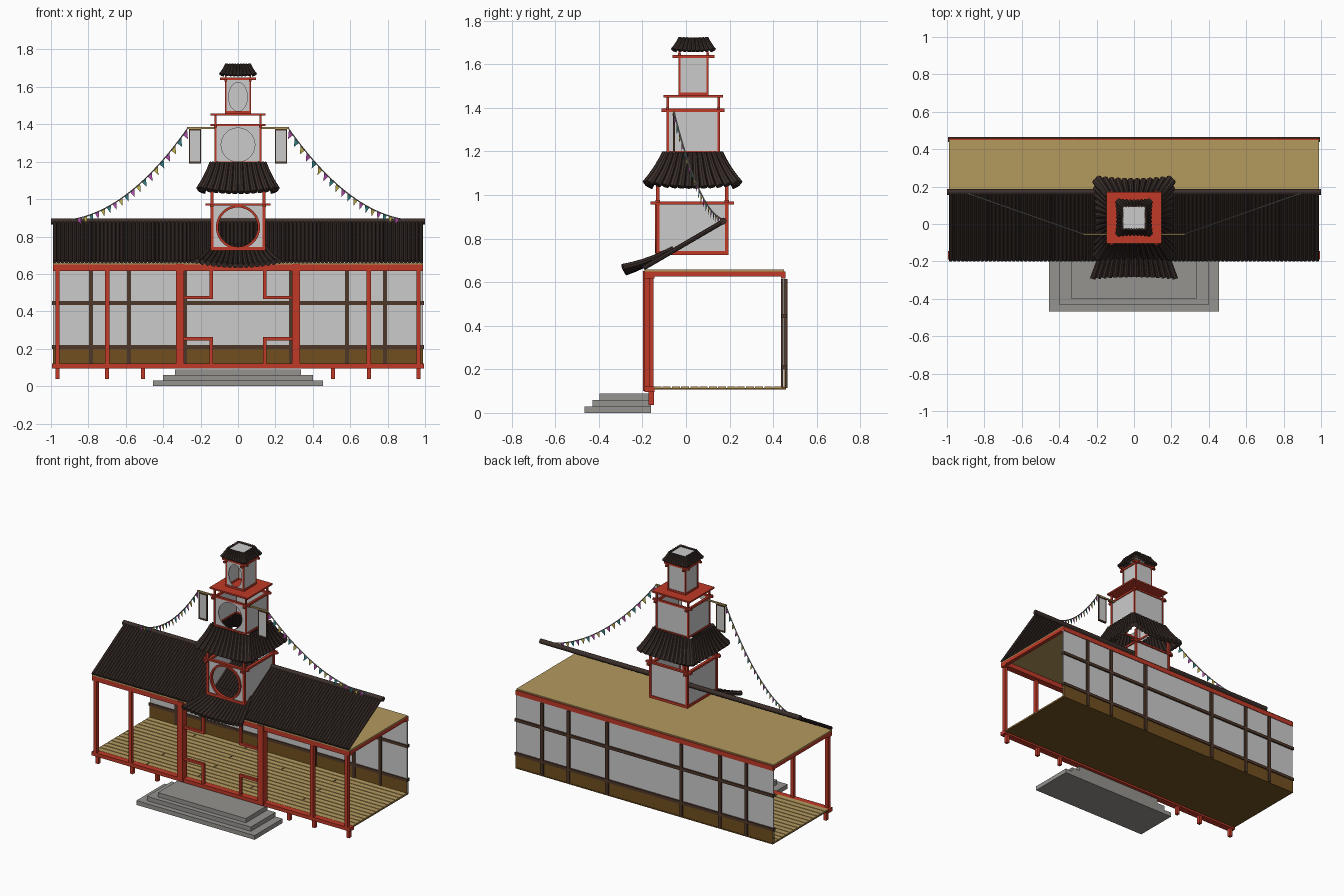
import bpy, bmesh, math
from mathutils import Vector

if "Cube" in bpy.data.objects:
    bpy.data.objects.remove(bpy.data.objects["Cube"])


def material(name, rgb):
    m = bpy.data.materials.new(name)
    m.diffuse_color = [(c / 255) ** 2.2 for c in rgb] + [1]
    m.use_nodes = True
    m.node_tree.nodes["Principled BSDF"].inputs["Base Color"].default_value = m.diffuse_color
    return m


RED = material("red_paint", (190, 60, 44))
TILE = material("dark_tile", (62, 51, 47))
TAN = material("light_wood", (178, 152, 94))
BROWN = material("brown_wood", (112, 80, 36))
TIMBER = material("dark_timber", (80, 58, 46))
STONE = material("stone", (148, 146, 142))
FLAGS = [material("flag_" + n, c) for n, c in (
    ("pink", (180, 80, 175)), ("teal", (55, 130, 135)), ("yellow", (195, 180, 80)))]


def finish(name, bm, mat=None):
    bmesh.ops.recalc_face_normals(bm, faces=bm.faces)
    me = bpy.data.meshes.new(name)
    bm.to_mesh(me)
    bm.free()
    if mat:
        me.materials.append(mat)
    ob = bpy.data.objects.new(name, me)
    bpy.context.collection.objects.link(ob)
    return ob


def boxes(name, items, mat=None, mirror=False):
    """One object from (x0, x1, y0, y1, z0, z1) boxes, optionally mirrored in x."""
    bm = bmesh.new()
    items = list(items)
    if mirror:
        items += [(-b[1], -b[0]) + tuple(b[2:]) for b in items]
    for x0, x1, y0, y1, z0, z1 in items:
        vs = bmesh.ops.create_cube(bm, size=1)["verts"]
        for v in vs:
            v.co = ((x0 + x1) / 2 + v.co.x * (x1 - x0), (y0 + y1) / 2 + v.co.y * (y1 - y0),
                    (z0 + z1) / 2 + v.co.z * (z1 - z0))
    return finish(name, bm, mat)


def tube(bm, pts, sides, radii, sideways=None, sections=8):
    rings = []
    for i, p in enumerate(pts):
        t = (pts[min(i + 1, len(pts) - 1)] - pts[max(i - 1, 0)]).normalized()
        s = (sides[i] - t * sides[i].dot(t)).normalized()
        up = s.cross(t)
        rings.append([bm.verts.new(p + radii[i] * (s * math.cos(a) + up * math.sin(a)))
                      for a in (2 * math.pi * k / sections for k in range(sections))])
    for a, b in zip(rings, rings[1:]):
        for k in range(sections):
            bm.faces.new((a[k], a[k - 1], b[k - 1], b[k]))
    bm.faces.new(rings[0])
    bm.faces.new(rings[-1])


def tiles(name, surfaces, n, steps):
    """Rows of round tiles over surfaces f(u, v), u in -1..1 across, v in 0..1 down."""
    bm = bmesh.new()
    for f in surfaces:
        vs = [j / steps for j in range(steps + 1)]
        for i in range(n):
            u0, u1 = 2 * i / n - 1, 2 * (i + 1) / n - 1
            a, b = [f(u0, v) for v in vs], [f(u1, v) for v in vs]
            diff = [q - p for p, q in zip(a, b)]
            tube(bm, [f((u0 + u1) / 2, v) for v in vs], diff, [d.length * .52 for d in diff])
            for j in range(steps):
                bm.faces.new([bm.verts.new(p) for p in (a[j], b[j], b[j + 1], a[j + 1])])
    return finish(name, bm, TILE)


def holed_panel(name, y, x, z, hw, hh, rx, rz, depth, mat=None, round_outer=False, n=48):
    """Upright panel with an elliptical hole, or a ring when round_outer is set."""
    bm = bmesh.new()
    loops = []
    for yy in (y, y + depth):
        outer, inner = [], []
        for k in range(n):
            c, s = math.cos(2 * math.pi * k / n), math.sin(2 * math.pi * k / n)
            m = 1 if round_outer else max(abs(c), abs(s))
            outer.append(bm.verts.new((x + hw * c / m, yy, z + hh * s / m)))
            inner.append(bm.verts.new((x + rx * c, yy, z + rz * s)))
        loops += [outer, inner]
    fo, fi, bo, bi = loops
    for p, q in ((fo, fi), (bo, bi), (fo, bo), (fi, bi)):
        for k in range(n):
            bm.faces.new((p[k - 1], p[k], q[k], q[k - 1]))
    return finish(name, bm, mat)


# stone steps
boxes("front_steps", [(-.455, .455, -.467, -.16, 0, .03), (-.4, .4, -.43, -.16, .03, .06),
                      (-.338, .338, -.397, -.16, .06, .09)], STONE)

# floor with staggered boards
boxes("floor_base", [(-.99, .99, -.18, .46, .108, .115)], BROWN)
boards = []
for r in range(14):
    y, cut = -.15 + r * .0425, -.6 + .37 * (r % 4)
    boards += [(-.99, cut - .003, y, y + .037, .115, .121), (cut + .003, .99, y, y + .037, .115, .121)]
boxes("floor_boards", boards, TAN)
boxes("ceiling", [(-.99, .99, -.19, .45, .65, .658)], TAN)

# back wall
boxes("back_wall", [(-.99, .99, .445, .453, .12, .62)])
boxes("back_wainscot", [(-.99, .99, .442, .457, .115, .2)], BROWN)
boxes("wall_rails", [(-.995, .995, .438, .464, z - .01, z + .01) for z in (.21, .445)], TIMBER)
boxes("wall_posts", [(x - .011, x + .011, .437, .465, .115, .615) for x in (.285, .582, .785)], TIMBER, True)

# red front frame
boxes("frame_beams", [(-.995, .995, -.19, -.145, .095, .12), (-.99, .99, -.19, -.145, .617, .65),
                      (-.99, .99, .435, .457, .617, .65)], RED)
boxes("end_beams", [(.965, .99, -.17, .45, .625, .65)], RED, True)
boxes("front_posts", [(.954, .977, -.19, -.165, .1, .64), (.687, .71, -.19, -.165, .1, .64),
                      (.288, .332, -.197, -.15, .1, .652)], RED, True)
boxes("front_feet", [(x - .011, x + .011, -.172, -.148, .037, .1) for x in (.965, .7, .508)], RED, True)
boxes("door_brackets", [(.135, .152, -.182, -.165, .465, .62), (.135, .29, -.182, -.165, .465, .482),
                        (.135, .152, -.182, -.165, .115, .262), (.135, .29, -.182, -.165, .245, .262)], RED, True)

# main sloped roof with ridge
tiles("main_roof", [lambda u, v: Vector((.99 * u, .165 - .36 * v, .875 - .21 * v))], 94, 1)
bm = bmesh.new()
tube(bm, [Vector((-1, .17, .88)), Vector((1, .17, .88))], [Vector((0, 1, 0))] * 2, [.016] * 2, sections=12)
finish("main_ridge", bm, TILE)

# small entrance roof
tiles("entrance_roof", [lambda u, v: Vector((
    u * (.15 + .085 * v), -.06 - .22 * v - .012 * u * u * v,
    .755 - .15 * v + .04 * v * v + .027 * u * u * v))], 16, 5)


def tower(p, hx, y0, y1, z0, zw, zp, w, ext, rail, hole):
    """Storey: holed front wall, plain walls, corner posts, crossing beams."""
    i = w * .4
    holed_panel(p + "_front_wall", y0 + i, 0, (z0 + zw) / 2, hx - i, (zw - z0) / 2, *hole, .005)
    boxes(p + "_walls", [(-hx + i, hx - i, y1 - i - .005, y1 - i, z0, zw),
                         (-hx + i, -hx + i + .005, y0 + i, y1 - i, z0, zw),
                         (hx - i - .005, hx - i, y0 + i, y1 - i, z0, zw)])
    boxes(p + "_posts", [(hx - w, hx, y0, y0 + w, z0, zp), (hx - w, hx, y1 - w, y1, z0, zp)], RED, True)
    beams = [(-hx, hx, y, y + w, z0, z0 + rail) for y in (y0, y1 - w)]
    beams += [(x, x + w, y0, y1, z0, z0 + rail) for x in (-hx, hx - w)]
    beams += [(-hx - ext, hx + ext, y - .002, y + w + .002, zw, zw + .012) for y in (y0, y1 - w)]
    beams += [(x - .002, x + w + .002, y0 - ext, y1 + ext, zw - .008, zw + .006) for x in (-hx, hx - w)]
    boxes(p + "_beams", beams, RED)


def hip_roof(name, yc, top, eave, z1, z0, lift, n):
    """Four flared tile slopes; top and eave are (half x, half y)."""
    def slope(k):
        def f(u, v):
            g = .8 * v + .2 * v * v
            hx, hy = (a + (b - a) * g for a, b in zip(top, eave))
            bow = 1 - .07 * v * (1 - u * u)
            z = z1 + (z0 - z1) * (1.1 * v - .1 * v * v) + lift * u * u * v
            x, y = ((hx * u, -hy * bow), (hx * bow, hy * u),
                    (-hx * u, hy * bow), (-hx * bow, -hy * u))[k]
            return Vector((x, yc + y, z))
        return f
    tiles(name, [slope(k) for k in range(4)], n, 5)


# tower storeys and their roofs
tower("lower_tower", .148, -.138, .195, .725, .965, 1.06, .016, .025, .018, (.112, .112))
holed_panel("round_window_frame", -.143, 0, .85, .118, .118, .105, .105, .02, RED, True)
hip_roof("middle_roof", .03, (.142, .128), (.208, .216), 1.195, 1.035, .022, 12)
tower("middle_tower", .126, -.09, .155, 1.19, 1.39, 1.452, .011, .022, .012, (.09, .09))
boxes("balcony_plate", [(-.146, .146, -.104, .17, 1.447, 1.458)], RED)
tower("upper_tower", .07, -.035, .104, 1.457, 1.637, 1.66, .009, .026, .014, (.05, .077))
hip_roof("top_roof", .034, (.062, .062), (.093, .095), 1.722, 1.66, .008, 9)
boxes("top_cap", [(-.06, .06, -.026, .094, 1.708, 1.714)])

# hanging banners on rods
boxes("banner_rods", [(.12, .272, -.06, -.051, 1.376, 1.386)], TAN, True)
boxes("banner_panels", [(.203, .257, -.058, -.052, 1.2, 1.372)], None, True)
boxes("banner_edges", [(.197, .262, -.061, -.049, 1.19, 1.2), (.197, .262, -.061, -.049, 1.366, 1.374),
                       (.197, .203, -.06, -.05, 1.2, 1.37), (.257, .262, -.06, -.05, 1.2, 1.37)], TIMBER, True)


# bunting lines
def rope_point(s, t):
    return Vector((s * (.268 + .627 * t), -.055 + .22 * t, 1.38 - .49 * t - .4 * t * (1 - t)))


ropes, flags = bmesh.new(), [bmesh.new() for _ in FLAGS]
for s in (-1, 1):
    path = [rope_point(s, k / 24) for k in range(25)]
    tube(ropes, path, [Vector((0, 1, 0))] * 25, [.0035] * 25, sections=6)
    for k in range(20):
        t = (k + .5) / 20
        a, b = rope_point(s, t - .018), rope_point(s, t + .018)
        d = (b - a).normalized()
        down = Vector((0, 0, -1))
        down = (down - .6 * d * down.dot(d)).normalized()
        bm = flags[k % 3]
        bm.faces.new([bm.verts.new(q) for q in (a, b, (a + b) / 2 + down * .04)])
finish("bunting_ropes", ropes, STONE)
for bm, m in zip(flags, FLAGS):
    finish("bunting_" + m.name, bm, m)
